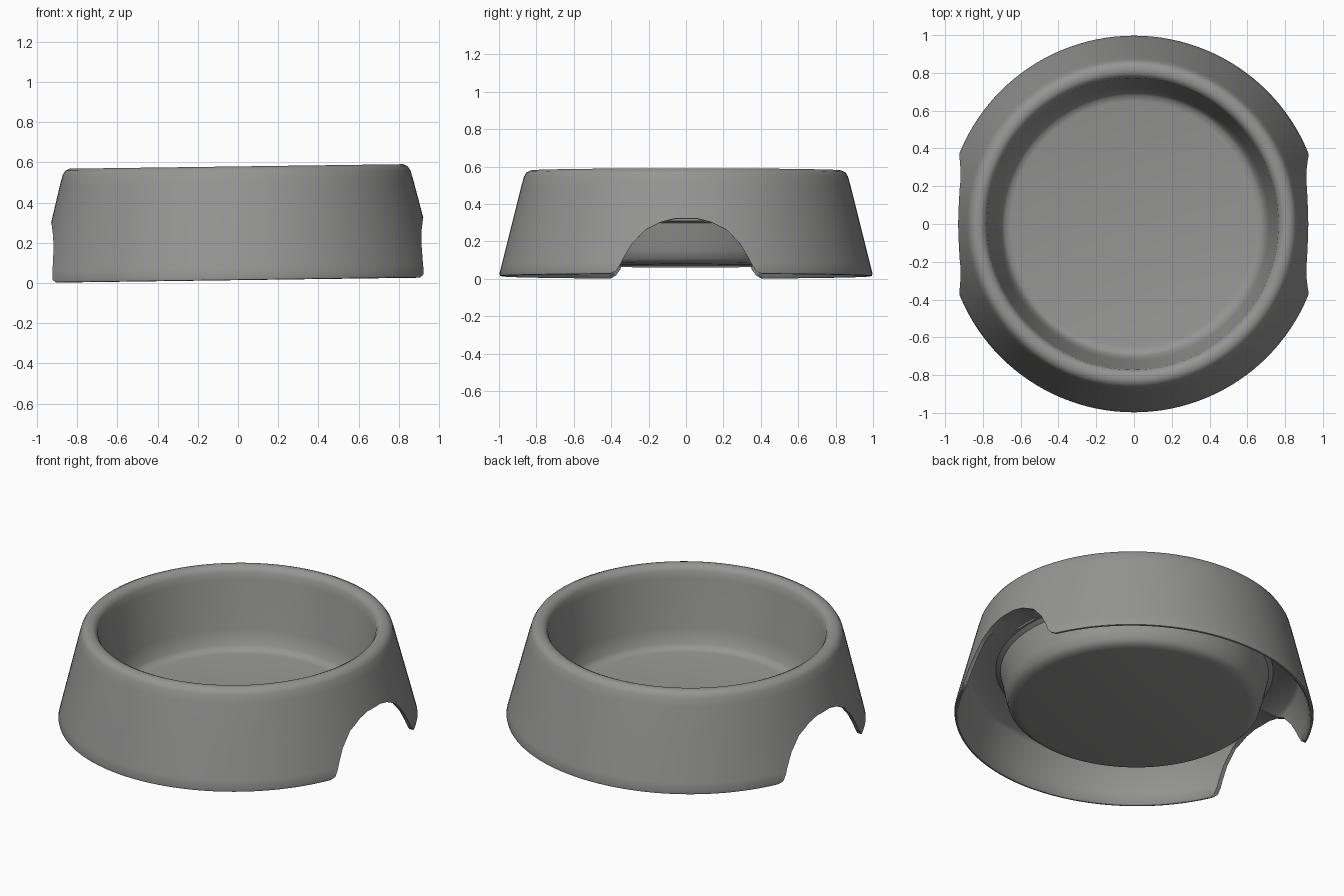
import bpy, bmesh, math
from mathutils import Matrix, Vector

if "Cube" in bpy.data.objects:
    bpy.data.objects.remove(bpy.data.objects["Cube"], do_unlink=True)

grey = bpy.data.materials.new("warm grey plastic")
grey.use_nodes = True
colour = (0.3, 0.3, 0.295, 1)
grey.diffuse_color = colour
grey.node_tree.nodes["Principled BSDF"].inputs["Base Color"].default_value = colour


def make_object(name, bm):
    bmesh.ops.recalc_face_normals(bm, faces=bm.faces)
    mesh = bpy.data.meshes.new(name)
    bm.to_mesh(mesh)
    bm.free()
    obj = bpy.data.objects.new(name, mesh)
    bpy.context.collection.objects.link(obj)
    mesh.materials.append(grey)
    return obj


def lathe(name, profile, steps=128):
    bm = bmesh.new()
    verts = [bm.verts.new((r, 0, z)) for r, z in profile]
    edges = [bm.edges.new(pair) for pair in zip(verts, verts[1:])]
    bmesh.ops.spin(bm, geom=verts + edges, cent=(0, 0, 0), axis=(0, 0, 1),
                   angle=math.tau, steps=steps, use_duplicate=False)
    bmesh.ops.remove_doubles(bm, verts=bm.verts, dist=0.0005)
    return make_object(name, bm)


# Bowl: dish floor, inner wall, rolled rim, flared skirt, hollow, underside
bowl = lathe("bowl", [
    (0, 0.10), (0.65, 0.10), (0.68, 0.107), (0.70, 0.13), (0.72, 0.22),
    (0.765, 0.50), (0.772, 0.54), (0.785, 0.562), (0.805, 0.572),
    (0.83, 0.572), (0.852, 0.562), (0.866, 0.54), (0.88, 0.49),
    (0.935, 0.27), (0.985, 0.07), (0.997, 0.02), (0.994, 0.008),
    (0.984, 0.006), (0.974, 0.015), (0.962, 0.07), (0.918, 0.25),
    (0.90, 0.27), (0.77, 0.295), (0.745, 0.28), (0.715, 0.14),
    (0.70, 0.092), (0.675, 0.07), (0.64, 0.062), (0, 0.062)])

# Finger notches: an arched cutter on each side
half_arch = [(0.46, -0.10), (0.44, 0.002), (0.405, 0.006), (0.375, 0.022),
             (0.352, 0.055), (0.335, 0.09), (0.29, 0.165), (0.22, 0.24),
             (0.13, 0.285), (0.06, 0.302)]
arch = half_arch + [(-y, z) for y, z in reversed(half_arch)]
for side, label in ((1, "left"), (-1, "right")):
    bm = bmesh.new()
    face = bm.faces.new([bm.verts.new((side * 0.785, y, z)) for y, z in arch])
    grown = bmesh.ops.extrude_face_region(bm, geom=[face])["geom"]
    moved = [v for v in grown if isinstance(v, bmesh.types.BMVert)]
    bmesh.ops.translate(bm, verts=moved, vec=Vector((side * 0.4, 0, 0)))
    cutter = make_object(label + "_notch_cutter", bm)
    cutter.hide_render = True
    cutter.hide_set(True)
    cut = bowl.modifiers.new(label + " notch", "BOOLEAN")
    cut.operation, cut.solver, cut.object = "DIFFERENCE", "EXACT", cutter

# Apply the cuts, then drop the cutters
bpy.context.view_layer.objects.active = bowl
bowl.select_set(True)
for mod in list(bowl.modifiers):
    cutter = mod.object
    bpy.ops.object.modifier_apply(modifier=mod.name)
    bpy.data.objects.remove(cutter, do_unlink=True)

# Slight sideways lean of the whole bowl
bowl.data.transform(Matrix.Translation((0, 0, 0.008)) @ Matrix.Rotation(-0.0135, 4, "Y"))
bpy.ops.object.shade_smooth_by_angle(angle=math.radians(40))
